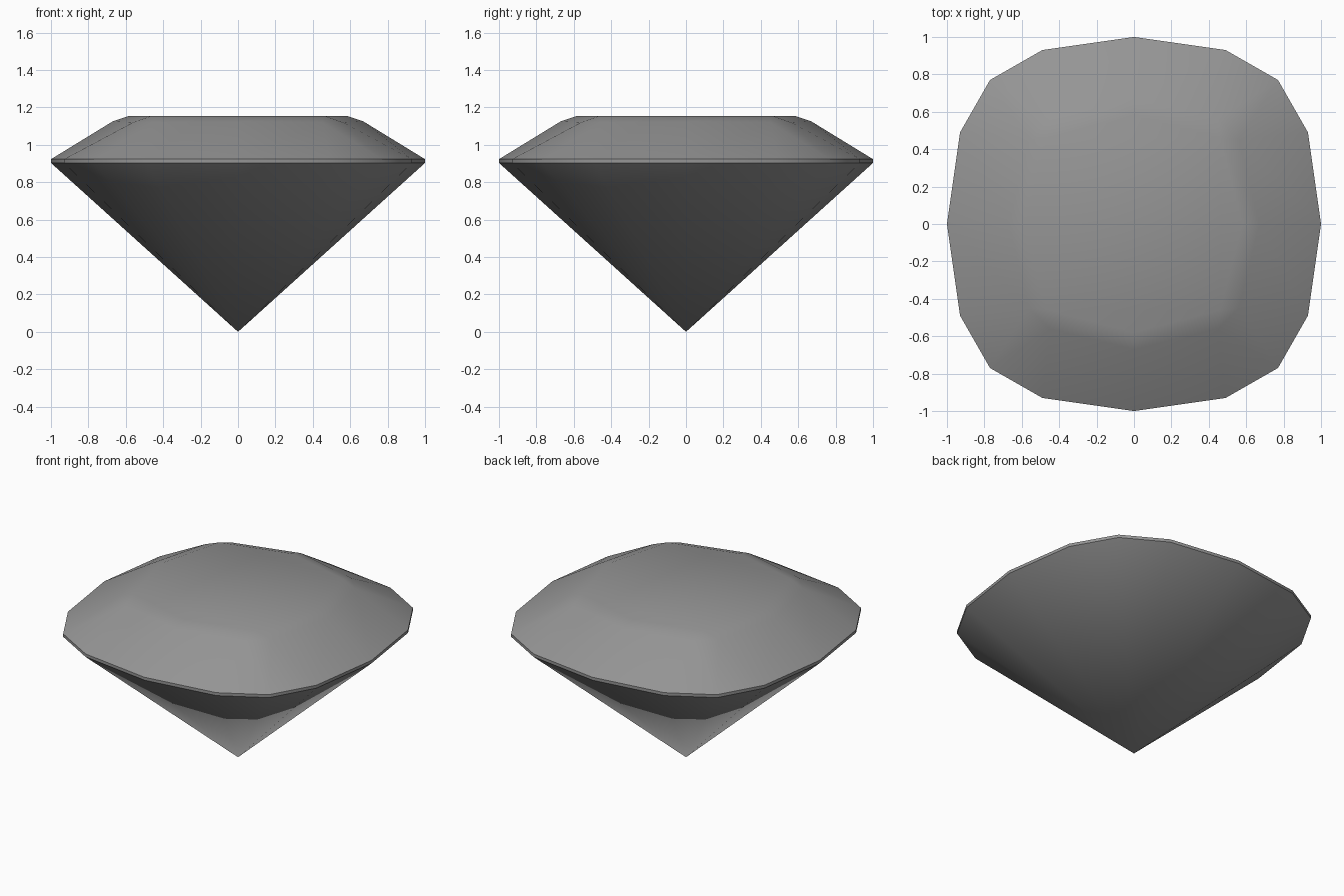
import bpy
import bmesh
from math import radians

cube = bpy.data.objects.get("Cube")
if cube:
    bpy.data.objects.remove(cube, do_unlink=True)

# Stone colour
stone = bpy.data.materials.new("grey stone")
stone.use_nodes = True
GREY = (0.3, 0.3, 0.3, 1)
stone.diffuse_color = GREY
stone.node_tree.nodes["Principled BSDF"].inputs["Base Color"].default_value = GREY


def ring(bm, quarter):
    """Turn the points of one quarter around the axis into a closed loop."""
    verts = []
    for turn in range(4):
        for x, y, z in quarter:
            for _ in range(turn):
                x, y = -y, x
            verts.append(bm.verts.new((x, y, z)))
    return verts


bm = bmesh.new()
outline = [(1, 0), (0.93, 0.49), (0.77, 0.77), (0.49, 0.93)]
low = ring(bm, [(x, y, 0.903) for x, y in outline])
rim = ring(bm, [(x, y, 0.923) for x, y in outline])
bevel = ring(bm, [(0.67, 0, 1.125), (0.56, 0.45, 1.12), (0.45, 0.56, 1.12)])
table = ring(bm, [(0.58, 0, 1.155), (0.46, 0.46, 1.155)])
tip = bm.verts.new((0, 0, 0))

# Pavilion and girdle
for i in range(16):
    j = (i + 1) % 16
    bm.faces.new((tip, low[j], low[i]))
    bm.faces.new((low[i], low[j], rim[j], rim[i]))

# Crown and bevelled table edge, one quarter at a time
for q in range(4):
    g = [rim[(4 * q + k) % 16] for k in range(5)]
    r = [bevel[(3 * q + k) % 12] for k in range(4)]
    t = [table[(2 * q + k) % 8] for k in range(3)]
    for face in ((g[0], g[1], r[1], r[0]), (g[1], g[2], r[1]),
                 (g[2], r[2], r[1]), (g[2], g[3], r[2]),
                 (g[3], g[4], r[3], r[2]), (r[0], r[1], t[1], t[0]),
                 (r[1], r[2], t[1]), (r[2], r[3], t[2], t[1])):
        bm.faces.new(face)

# Flat table
bm.faces.new(table)
bm.normal_update()

mesh = bpy.data.meshes.new("gemstone")
bm.to_mesh(mesh)
bm.free()
mesh.materials.append(stone)
gem = bpy.data.objects.new("gemstone", mesh)
bpy.context.collection.objects.link(gem)
bpy.context.view_layer.objects.active = gem
gem.select_set(True)
bpy.ops.object.shade_smooth_by_angle(angle=radians(40))
